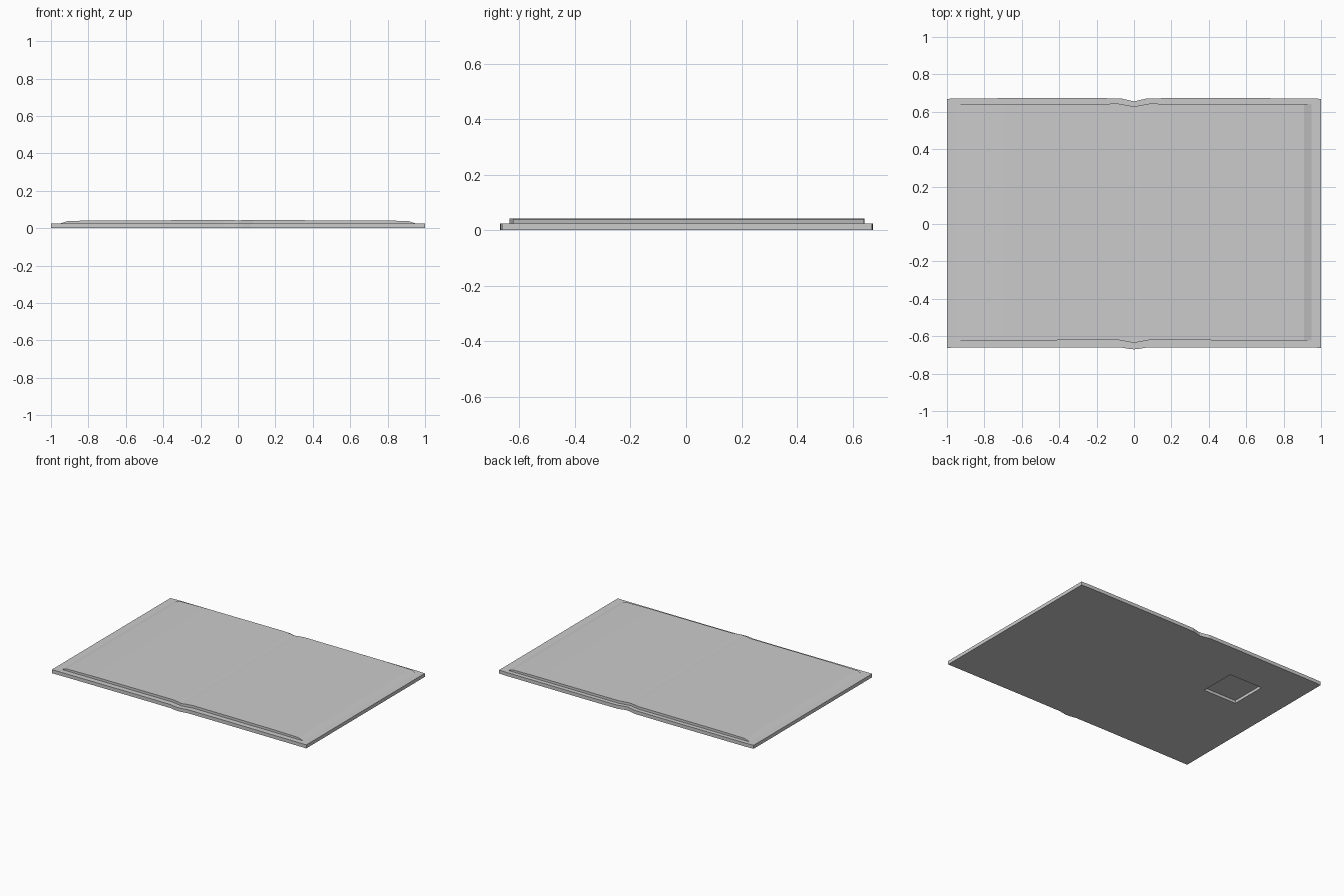
import bpy, bmesh

if "Cube" in bpy.data.objects:
    bpy.data.objects.remove(bpy.data.objects["Cube"])


def slab(name, stations):
    """Solid lofted along x; each station is (x, bottom, top, front, back)."""
    bm = bmesh.new()
    rings = [[bm.verts.new(p) for p in ((x, f, b), (x, k, b), (x, k, t), (x, f, t))]
             for x, b, t, f, k in stations]
    for r, s in zip(rings, rings[1:]):
        for i in range(4):
            j = (i + 1) % 4
            bm.faces.new((r[i], r[j], s[j], s[i]))
    bm.faces.new(rings[0])
    bm.faces.new(rings[-1])
    bmesh.ops.recalc_face_normals(bm, faces=bm.faces)
    me = bpy.data.meshes.new(name)
    bm.to_mesh(me)
    bm.free()
    ob = bpy.data.objects.new(name, me)
    bpy.context.collection.objects.link(ob)
    return ob


def mirrored(half):
    """Turn centre-to-right stations into a full left-to-right list."""
    return [(-h[0],) + h[1:] for h in reversed(half[1:])] + half


# Cover: flat board whose spine is pushed slightly forward
cover = slab("cover", mirrored([
    (0.0, 0.0, 0.025, -0.670, 0.656),
    (0.025, 0.0, 0.025, -0.668, 0.661),
    (0.07, 0.0, 0.025, -0.660, 0.672),
    (0.3, 0.0, 0.025, -0.659, 0.673),
    (0.94, 0.0, 0.025, -0.661, 0.672),
    (1.0, 0.0, 0.025, -0.662, 0.669)]))

# Square recess in the underside
cutter = slab("recess_cutter", [(-0.73, -0.05, 0.02, 0.14, 0.40),
                                (-0.47, -0.05, 0.02, 0.14, 0.40)])
cutter.hide_render = True
cutter.hide_viewport = True
cut = cover.modifiers.new("recess", 'BOOLEAN')
cut.operation = 'DIFFERENCE'
cut.solver = 'EXACT'
cut.object = cutter

# Page block: nearly flat with sloped outer edges and the same spine notch
slab("pages", mirrored([
    (0.0, 0.023, 0.042, -0.636, 0.628),
    (0.03, 0.023, 0.043, -0.630, 0.634),
    (0.08, 0.023, 0.043, -0.621, 0.643),
    (0.7, 0.023, 0.042, -0.622, 0.642),
    (0.91, 0.023, 0.039, -0.623, 0.641),
    (0.95, 0.023, 0.025, -0.623, 0.641)]))
